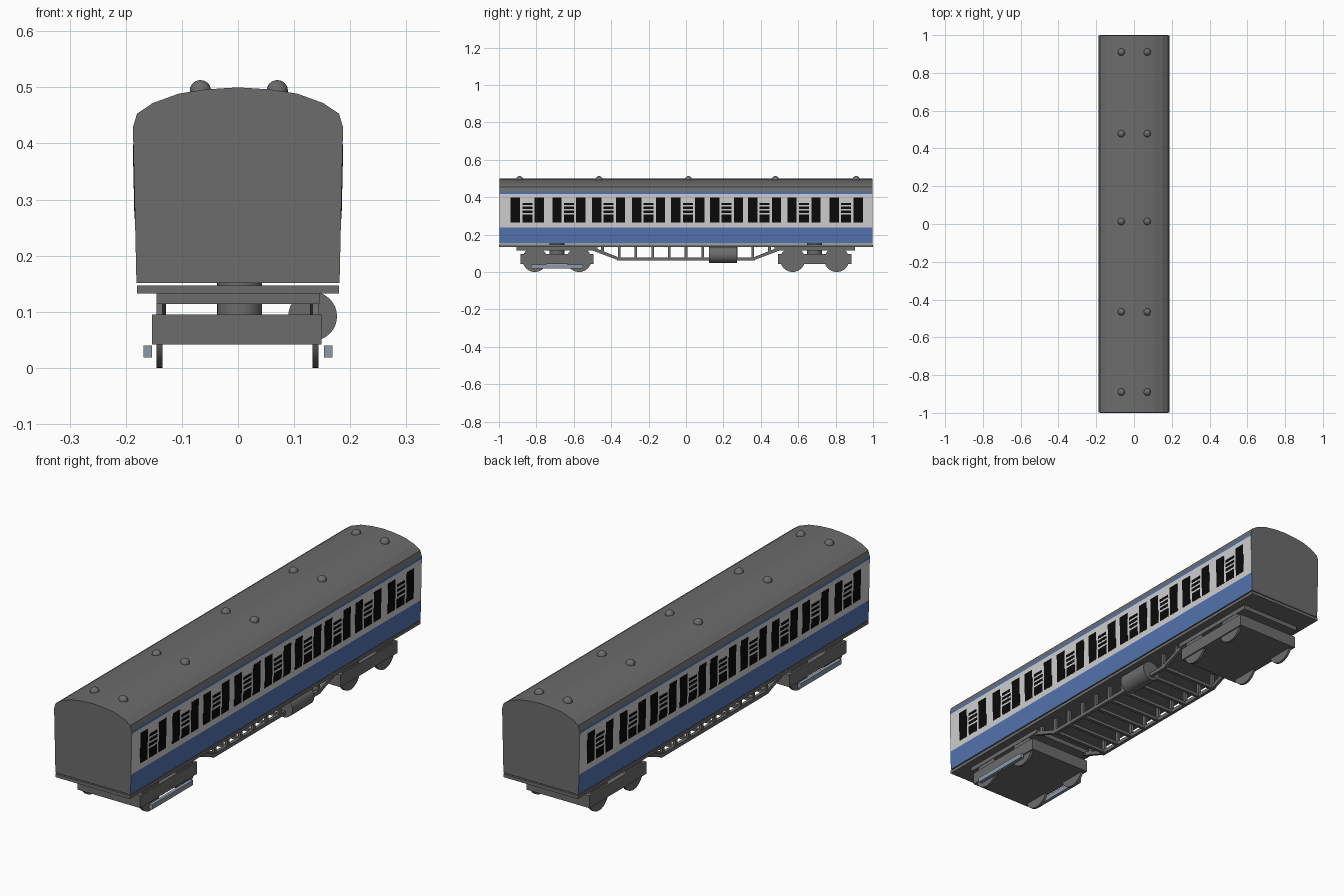
import bpy, bmesh, math
from mathutils import Matrix, Vector

if "Cube" in bpy.data.objects:
    bpy.data.objects.remove(bpy.data.objects["Cube"])


def material(name, rgb):
    m = bpy.data.materials.new(name)
    m.diffuse_color = (*rgb, 1)
    m.use_nodes = True
    m.node_tree.nodes["Principled BSDF"].inputs["Base Color"].default_value = m.diffuse_color
    return m


GREY = material("dark grey", (0.15, 0.15, 0.15))
WHITE = material("off white", (0.62, 0.62, 0.62))
BLUE = material("mid blue", (0.085, 0.17, 0.42))
BLACK = material("window black", (0.003, 0.003, 0.003))
STEEL = material("pale steel", (0.27, 0.32, 0.40))


def finish(name, bm, mats, smooth=False):
    bmesh.ops.recalc_face_normals(bm, faces=bm.faces)
    me = bpy.data.meshes.new(name)
    bm.to_mesh(me)
    bm.free()
    ob = bpy.data.objects.new(name, me)
    bpy.context.collection.objects.link(ob)
    for m in mats:
        me.materials.append(m)
    if smooth:
        bpy.ops.object.select_all(action='DESELECT')
        ob.select_set(True)
        bpy.context.view_layer.objects.active = ob
        bpy.ops.object.shade_smooth_by_angle(angle=math.radians(35))
    return ob


def add_box(bm, x0, x1, y0, y1, z0, z1):
    mat = Matrix.Translation(((x0 + x1) / 2, (y0 + y1) / 2, (z0 + z1) / 2))
    mat = mat @ Matrix.Diagonal((x1 - x0, y1 - y0, z1 - z0, 1))
    bmesh.ops.create_cube(bm, size=1, matrix=mat)


def box(name, *dims, mat=GREY):
    bm = bmesh.new()
    add_box(bm, *dims)
    return finish(name, bm, [mat])


def cylinder(name, centre, radius, length, axis, sides=32):
    rot = {'X': Matrix.Rotation(math.pi / 2, 4, 'Y'),
           'Y': Matrix.Rotation(math.pi / 2, 4, 'X'),
           'Z': Matrix.Identity(4)}[axis]
    bm = bmesh.new()
    bmesh.ops.create_cone(bm, cap_ends=True, segments=sides, radius1=radius, radius2=radius,
                          depth=length, matrix=Matrix.Translation(centre) @ rot)
    return finish(name, bm, [GREY], True)


def extrude_y(bm, points, y0, y1):
    a = [bm.verts.new((x, y0, z)) for x, z in points]
    b = [bm.verts.new((x, y1, z)) for x, z in points]
    bm.faces.new(a)
    bm.faces.new(b)
    for i in range(len(a)):
        j = (i + 1) % len(a)
        bm.faces.new((a[i], a[j], b[j], b[i]))


# carriage body: one cross-section, coloured in bands by height
def wall_x(z):
    return 0.181 + 0.006 * (z - 0.151) / 0.267


half = [(wall_x(z), z) for z in (0.151, 0.238, 0.418)]
half += [(0.187, 0.43), (0.18, 0.453), (0.152, 0.472), (0.105, 0.489), (0.055, 0.4965)]
profile = half + [(0, 0.5)] + [(-x, z) for x, z in reversed(half)]
bm = bmesh.new()
extrude_y(bm, profile, -0.998, 0.998)
bm.normal_update()
for f in bm.faces:
    z = f.calc_center_median().z
    if abs(f.normal.y) > 0.5 or z < 0.16 or z > 0.43:
        f.material_index = 0
    elif z < 0.238 or z > 0.418:
        f.material_index = 2
    else:
        f.material_index = 1
finish("carriage_body", bm, [GREY, WHITE, BLUE])


# windows and louvres: thin plates following the wall slope
def plate(bm, side, y0, y1, z0, z1):
    pts = [(side * (wall_x(z) + d), z)
           for z, d in ((z0, -0.001), (z0, 0.001), (z1, 0.001), (z1, -0.001))]
    extrude_y(bm, pts, y0, y1)


GROUPS = (-0.848, -0.626, -0.414, -0.2, 0.01, 0.217, 0.42, 0.631, 0.856)
LOUVRES = ((0.265, 0.306), (0.316, 0.328), (0.337, 0.349), (0.358, 0.370))
for side, label in ((1, "right"), (-1, "left")):
    win, lou = bmesh.new(), bmesh.new()
    for y in GROUPS:
        for d in (-0.064, 0.064):
            plate(win, side, y + d - 0.025, y + d + 0.025, 0.265, 0.398)
        for z0, z1 in LOUVRES:
            plate(lou, side, y - 0.027, y + 0.027, z0, z1)
    finish(label + "_windows", win, [BLACK])
    finish(label + "_louvres", lou, [BLACK])

# roof vents
bm = bmesh.new()
for y in (-0.89, -0.465, 0.013, 0.478, 0.91):
    for x in (-0.067, 0.07):
        bmesh.ops.create_uvsphere(bm, u_segments=20, v_segments=12, radius=0.019,
                                  matrix=Matrix.Translation((x, y, 0.494)))
finish("roof_vents", bm, [GREY], True)

# floor frame
box("floor_frame", -0.18, 0.18, -1, 1, 0.133, 0.147)

# bogies
for yc, label in ((-0.69, "front"), (0.688, "rear")):
    box(label + "_bogie_frame", -0.153, 0.149, yc - 0.196, yc + 0.196, 0.042, 0.095)
    box(label + "_bogie_top_plate", -0.145, 0.145, yc - 0.216, yc + 0.216, 0.114, 0.133)
    cylinder(label + "_bogie_pivot", (0.003, yc, 0.122), 0.04, 0.064, 'Z')
    for dy in (-0.118, 0.118):
        for x in (-0.14, 0.138):
            cylinder(label + "_wheel", (x, yc + dy, 0.0665), 0.0665, 0.011, 'X', 40)

# low side bars on the front bogie
for side, label in ((1, "right"), (-1, "left")):
    x = sorted((side * 0.153, side * 0.168))
    box(label + "_bogie_bar", x[0], x[1], -0.83, -0.55, 0.019, 0.04, mat=STEEL)

# underframe truss: bottom beams, sloping ends, posts and cross bars
bm = bmesh.new()
for s in (-1, 1):
    x0, x1 = sorted((s * 0.128, s * 0.142))
    add_box(bm, x0, x1, -0.37, 0.37, 0.062, 0.078)
    for e in (-1, 1):
        ends = [(0.36, 0.062), (0.36, 0.078), (0.505, 0.136), (0.52, 0.122)]
        rows = [[bm.verts.new((x, e * y, z)) for y, z in ends] for x in (x0, x1)]
        for r in rows:
            bm.faces.new(r)
        for i in range(4):
            j = (i + 1) % 4
            bm.faces.new((rows[0][i], rows[0][j], rows[1][j], rows[1][i]))
    for k in range(-5, 6):
        y = k * 0.0893
        low = 0.07 if abs(k) < 5 else 0.1
        add_box(bm, x0 + 0.001, x1 - 0.001, y - 0.007, y + 0.007, low, 0.134)
for k in range(-4, 5):
    y = k * 0.0893
    add_box(bm, -0.13, 0.13, y - 0.007, y + 0.007, 0.064, 0.077)
finish("underframe_truss", bm, [GREY])

# air tank on the right side
cylinder("air_tank", (0.133, 0.198, 0.092), 0.0435, 0.15, 'Y')
